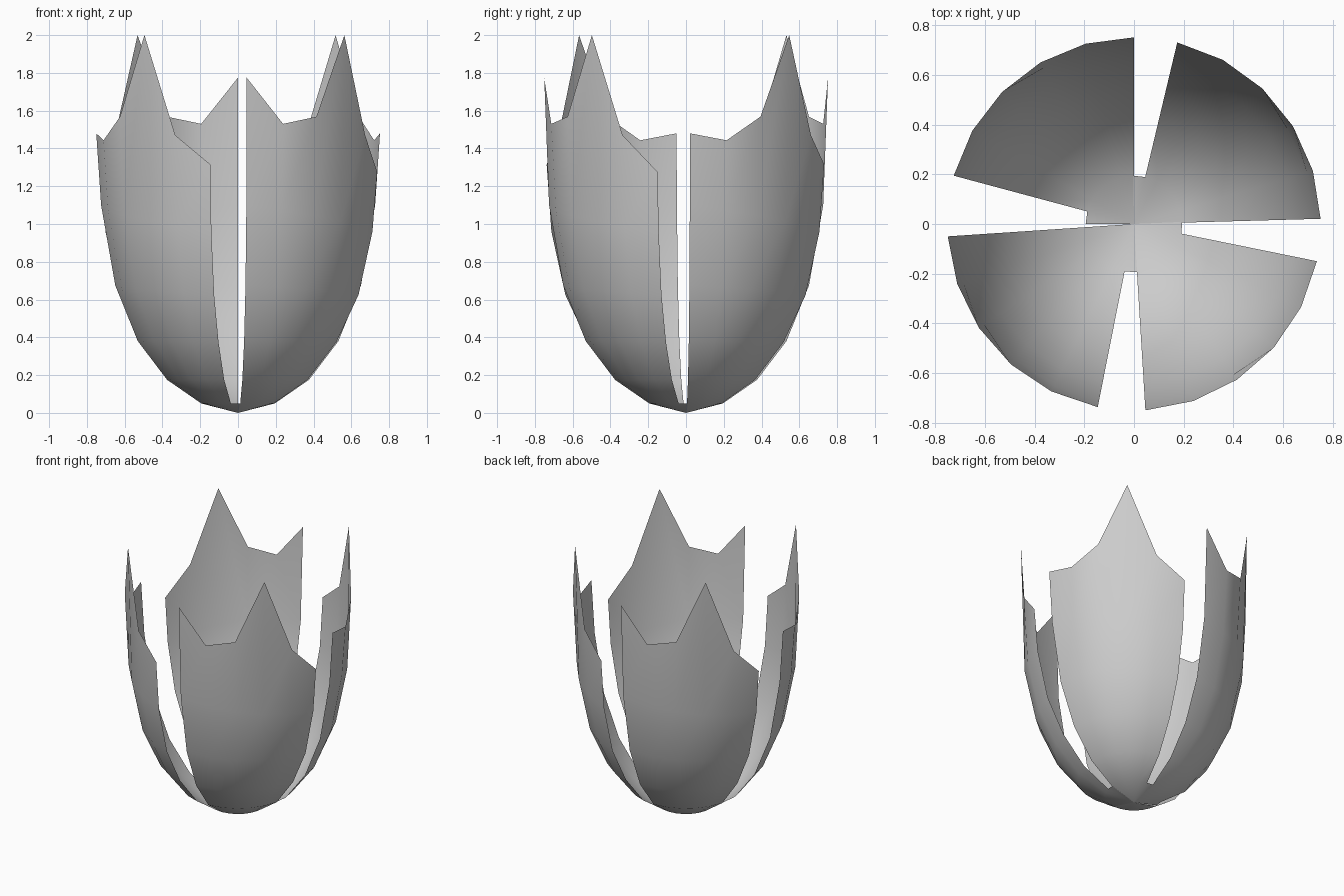
import bpy, bmesh
from math import sin, cos, radians

if "Cube" in bpy.data.objects:
    bpy.data.objects.remove(bpy.data.objects["Cube"], do_unlink=True)

shell_grey = bpy.data.materials.new("shell_grey")
shell_grey.use_nodes = True
colour = (0.6, 0.6, 0.6, 1)
shell_grey.diffuse_color = colour
shell_grey.node_tree.nodes["Principled BSDF"].inputs["Base Color"].default_value = colour

RADIUS = 0.752
STEP = 15          # degrees between columns and between rings
COLUMNS = 5

# Ring heights at the first and the last column of a petal
RINGS = [(0.05, 0.05), (0.175, 0.175), (0.38, 0.375), (0.675, 0.625), (1.1, 0.96)]
# Jagged rim heights, column by column
LOW_RIM = [1.48, 1.443, 1.568, 2.0, 1.47, 1.315]
HIGH_RIM = [1.775, 1.53, 1.568, 2.0, 1.47, 1.275]


def petal(name, start, rim):
    """One torn quarter of a thin egg-shaped shell, starting at an angle."""
    bm = bmesh.new()
    pole = bm.verts.new((0, 0, 0))

    def point(col, ring, z):
        a = radians(start + STEP * col)
        r = RADIUS * sin(radians(STEP * ring))
        return bm.verts.new((r * cos(a), r * sin(a), z))

    columns = []
    for col in range(COLUMNS + 1):
        t = col / COLUMNS
        heights = [a + (b - a) * t for a, b in RINGS] + [rim[col]]
        columns.append([point(col, i + 1, z) for i, z in enumerate(heights)])

    # Wall of the petal
    for left, right in zip(columns, columns[1:]):
        bm.faces.new((pole, right[0], left[0]))
        for i in range(len(left) - 1):
            bm.faces.new((left[i], right[i], right[i + 1], left[i + 1]))

    # Extra base triangle that closes the foot of the gap
    foot = point(COLUMNS + 1, 1, RINGS[0][0])
    bm.faces.new((pole, foot, columns[-1][0]))

    bmesh.ops.recalc_face_normals(bm, faces=bm.faces)
    # Make the outside the front of the sheet
    if sum(f.normal.dot(f.calc_center_median()) for f in bm.faces if f.calc_center_median().z > 0.5) < 0:
        bmesh.ops.reverse_faces(bm, faces=bm.faces)
    for f in bm.faces:
        f.smooth = True

    mesh = bpy.data.meshes.new(name)
    bm.to_mesh(mesh)
    bm.free()
    mesh.materials.append(shell_grey)
    bpy.context.collection.objects.link(bpy.data.objects.new(name, mesh))


petal("back_left_petal", 1.6, LOW_RIM)
petal("back_right_petal", 90, HIGH_RIM)
petal("front_right_petal", 183.8, LOW_RIM)
petal("front_left_petal", 273.5, HIGH_RIM)
